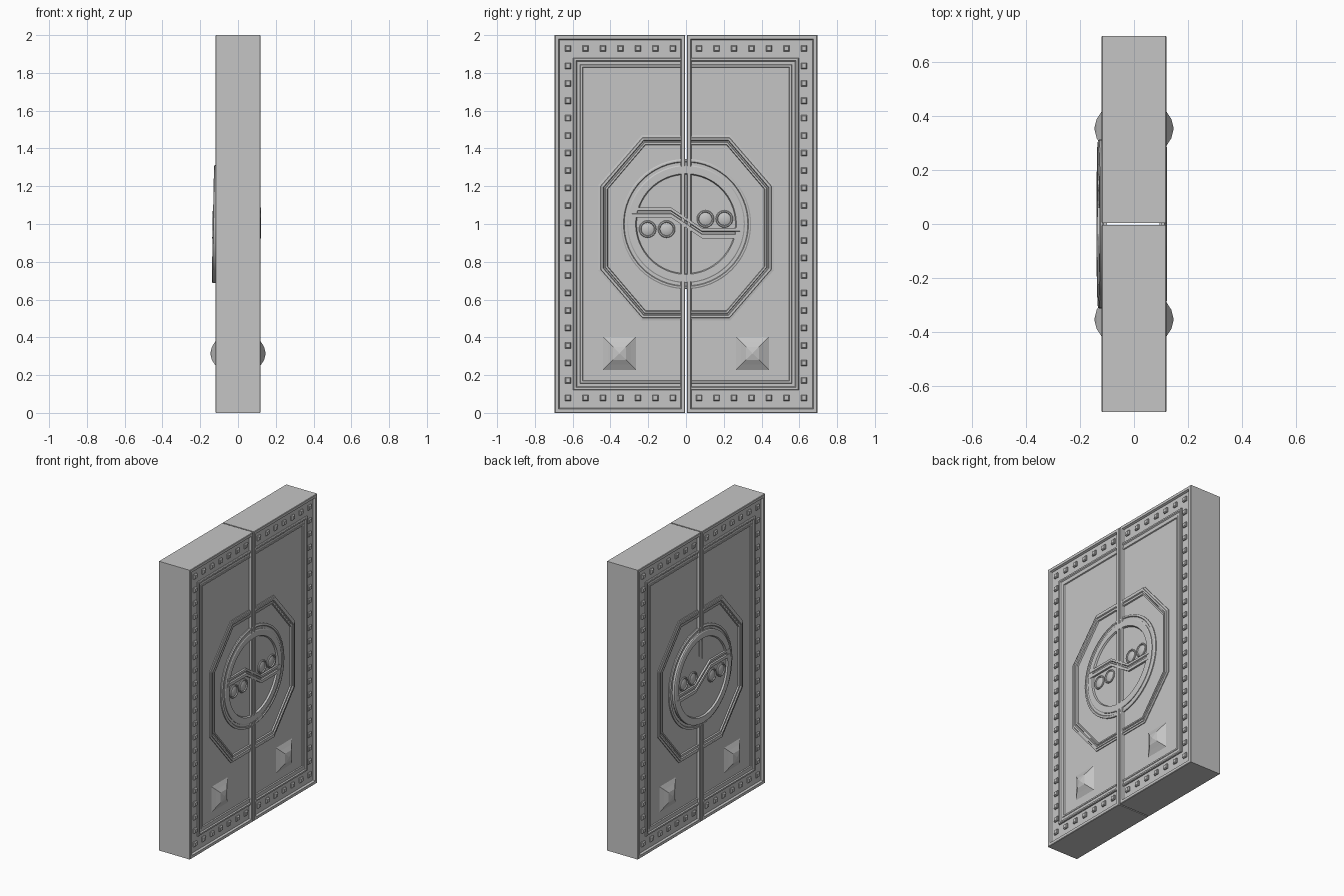
import bpy, bmesh
from math import sin, cos, tau, radians
from mathutils import Matrix, Vector

cube = bpy.data.objects.get("Cube")
if cube:
    bpy.data.objects.remove(cube)

steel = bpy.data.materials.new("brushed_grey")
steel.use_nodes = True
GREY = (0.56, 0.56, 0.56, 1)
steel.diffuse_color = GREY
steel.node_tree.nodes["Principled BSDF"].inputs["Base Color"].default_value = GREY

MID = 1.0        # medallion height
FLOOR = 0.106    # recessed panel level


def skin(bm, rows, closed=False):
    """Skin a list of closed loops; cap the ends unless the rows wrap."""
    grid = [[bm.verts.new(p) for p in row] for row in rows]
    n = len(grid[0])
    for i in range(len(grid) if closed else len(grid) - 1):
        a, b = grid[i], grid[(i + 1) % len(grid)]
        for j in range(n):
            k = (j + 1) % n
            bm.faces.new((a[j], a[k], b[k], b[j]))
    if not closed:
        bm.faces.new(grid[0])
        bm.faces.new(grid[-1])


def finish(name, bm, smooth=False, matrix=None):
    if matrix:
        bm.transform(matrix)
    bmesh.ops.recalc_face_normals(bm, faces=bm.faces)
    mesh = bpy.data.meshes.new(name)
    bm.to_mesh(mesh)
    bm.free()
    mesh.materials.append(steel)
    obj = bpy.data.objects.new(name, mesh)
    bpy.context.collection.objects.link(obj)
    if smooth:
        bpy.ops.object.select_all(action="DESELECT")
        obj.select_set(True)
        bpy.context.view_layer.objects.active = obj
        bpy.ops.object.shade_smooth_by_angle(angle=radians(30))


def band(name, path, profile, sx, sy=1, closed=False, **kw):
    """Moulding: path(d) gives (y, z) points inset by d; profile lists (d, x)."""
    bm = bmesh.new()
    rails = [[Vector((sx * x, sy * y, z)) for y, z in path(d)] for d, x in profile]
    skin(bm, list(zip(*rails)), closed)
    finish(name, bm, **kw)


def stack(bm, cy, cz, levels, sx, sides=4):
    """Stepped pyramid or dome from (radius, x) levels."""
    turn = tau / 8 if sides == 4 else 0
    grow = 2 ** 0.5 if sides == 4 else 1
    skin(bm, [[(sx * x, cy + r * grow * cos(turn + tau * i / sides),
                cz + r * grow * sin(turn + tau * i / sides))
               for i in range(sides)] for r, x in levels])


# Paths, all in the (y, z) plane of a door leaf
def leaf_edge(d):
    return [(0.004 + d, d), (0.695 - d, d), (0.695 - d, 2 - d), (0.004 + d, 2 - d)]


def panel_edge(d):
    return [(0.025, 0.12 + d), (0.597 - d, 0.12 + d),
            (0.597 - d, 1.88 - d), (0.025, 1.88 - d)]


def octagon_half(d):
    top, side = 0.235 - 0.41 * d, 0.225 - 0.41 * d
    w, h, c = 0.465 - d, 0.49 - d, 0.98
    return [(0.025, c - h), (top, c - h), (w, c - side),
            (w, c + side), (top, c + h), (0.025, c + h)]


def circle(d):
    r = 0.345 - d
    return [(r * cos(tau * i / 64), MID + r * sin(tau * i / 64)) for i in range(64)]


def wave(d):
    return [(y, z - d) for y, z in
            ((-0.285, 1.088), (-0.08, 1.088), (0.085, 0.978), (0.285, 0.978))]


# Solid door leaves
for sy, label in ((1, "rear"), (-1, "front")):
    bm = bmesh.new()
    skin(bm, [[(x, sy * y, z) for y, z in leaf_edge(0)] for x in (-FLOOR, FLOOR)])
    finish(label + "_door_leaf", bm)

for sx, face in ((1, "left"), (-1, "right")):
    for sy, end in ((1, "rear"), (-1, "front")):
        tag = f"{face}_{end}_"
        # Outer rim and the strip along the seam
        band(tag + "rim", leaf_edge, [(0, 0.1), (0, 0.117), (0.003, 0.12), (0.021, 0.12),
             (0.026, 0.108), (0.026, 0.1)], sx, sy, True)
        # Stepped moulding round the large panel
        band(tag + "panel_moulding", panel_edge, [(0, 0.1), (0, 0.112), (0.004, 0.117),
             (0.014, 0.117), (0.02, 0.11), (0.036, 0.11), (0.038, 0.113),
             (0.048, 0.113), (0.054, 0.1)], sx, sy)
        # Stepped half octagon
        band(tag + "octagon_frame", octagon_half, [(0, 0.1), (0, 0.112), (0.012, 0.114),
             (0.014, 0.118), (0.026, 0.118), (0.03, 0.111), (0.036, 0.111),
             (0.039, 0.115), (0.048, 0.115), (0.053, 0.1)], sx, sy)

        # Border studs
        bm = bmesh.new()
        gap = 0.0925
        spots = [(0.07 + gap * i, z) for i in range(7) for z in (0.08, 1.93)]
        spots += [(0.625, 0.08 + gap * i) for i in range(1, 20)]
        for y, z in spots:
            stack(bm, sy * y, z, [(0.016, 0.1), (0.016, 0.112), (0.011, 0.119)], sx)
        finish(tag + "border_studs", bm)

        # Large faceted boss
        bm = bmesh.new()
        stack(bm, sy * 0.352, 0.315, [(0.0875, 0.1), (0.0875, FLOOR), (0.06, 0.122),
              (0.035, 0.138), (0.003, 0.146)], sx)
        finish(tag + "boss", bm)

    # Collar round the medallion
    band(face + "_collar", circle, [(0, 0.1), (0, 0.113), (0.006, 0.117), (0.014, 0.117),
         (0.018, 0.112), (0.035, 0.112), (0.035, 0.1)], sx, closed=True, smooth=True)

    # Medallion; the one on the right face sits proud and leans slightly
    lean = Matrix.Identity(4)
    if sx < 0:
        pivot = Vector((-0.12, 0, MID))
        lean = (Matrix.Translation(pivot + Vector((-0.013, 0, 0)))
                @ Matrix.Rotation(radians(1.1), 4, "Y") @ Matrix.Translation(-pivot))
    kw = {"smooth": True, "matrix": lean}
    band(face + "_medallion_ring", circle, [(0.033, 0.1), (0.033, 0.116), (0.039, 0.12),
         (0.078, 0.12), (0.084, 0.108), (0.084, 0.1)], sx, closed=True, **kw)
    bm = bmesh.new()
    stack(bm, 0, MID, [(0.29, 0.095), (0.29, 0.109)], sx, 64)
    finish(face + "_medallion_disc", bm, **kw)
    band(face + "_wave_bar", wave, [(0, 0.1), (0, 0.122), (0.016, 0.122), (0.02, 0.114),
         (0.03, 0.114), (0.034, 0.122), (0.054, 0.122), (0.054, 0.1)], sx, matrix=lean)

    # Paired round gems: a domed centre inside a raised lip
    for sy in (1, -1):
        bm = bmesh.new()
        for y in (0.103, 0.203):
            stack(bm, sy * y, MID + sy * 0.027, [(0.046, 0.1), (0.046, 0.114), (0.043, 0.118),
                  (0.037, 0.118), (0.034, 0.112), (0.022, 0.117), (0.008, 0.119)], sx, 24)
        finish(f"{face}_{'upper' if sy > 0 else 'lower'}_gems", bm, **kw)
